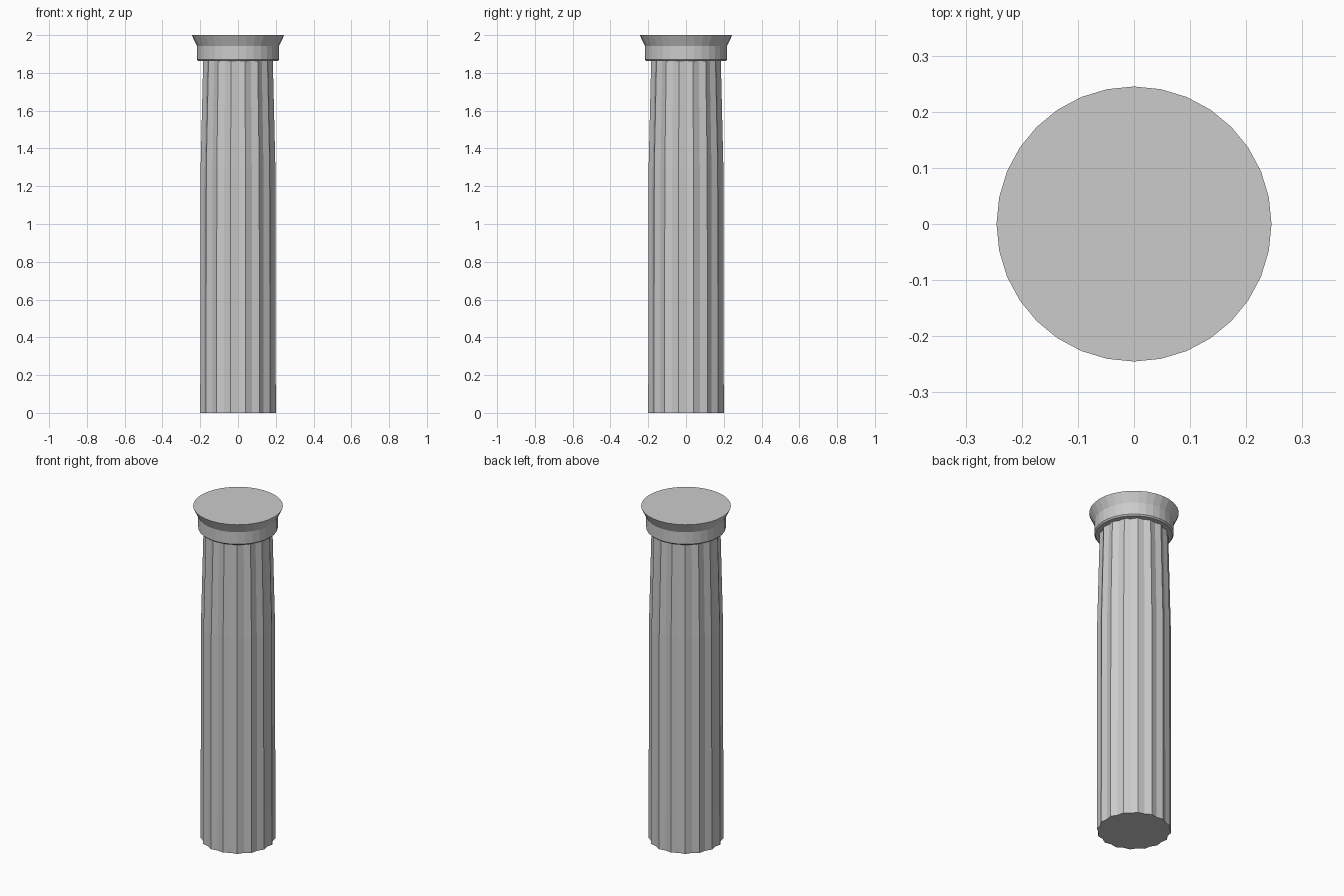
import bpy, bmesh
from math import pi, cos, sin

if "Cube" in bpy.data.objects:
    bpy.data.objects.remove(bpy.data.objects["Cube"])

SIDES = 32


def lathe(name, rings, valley=1.0):
    """Stack 32-sided rings (radius, z); even points are pulled in by 'valley'."""
    bm = bmesh.new()
    loops = []
    for r, z in rings:
        loop = []
        for i in range(SIDES):
            a = 2 * pi * i / SIDES
            rr = r * (valley if i % 2 == 0 else 1.0)
            loop.append(bm.verts.new((rr * cos(a), rr * sin(a), z)))
        loops.append(loop)
    for lo, hi in zip(loops, loops[1:]):
        for i in range(SIDES):
            j = (i + 1) % SIDES
            bm.faces.new((lo[i], lo[j], hi[j], hi[i]))
    bm.faces.new(loops[0][::-1])
    bm.faces.new(loops[-1])
    mesh = bpy.data.meshes.new(name)
    bm.to_mesh(mesh)
    bm.free()
    obj = bpy.data.objects.new(name, mesh)
    bpy.context.collection.objects.link(obj)
    return obj


# Fluted shaft: nearly straight, tapering in its upper third
lathe("fluted_shaft", [(0.204, 0), (0.202, 1.29), (0.188, 1.865)], valley=0.945)

# Capital: thin chamfer, plain band and flared top
lathe("capital", [(0.21, 1.862), (0.217, 1.87), (0.217, 1.942), (0.245, 2.0)])
